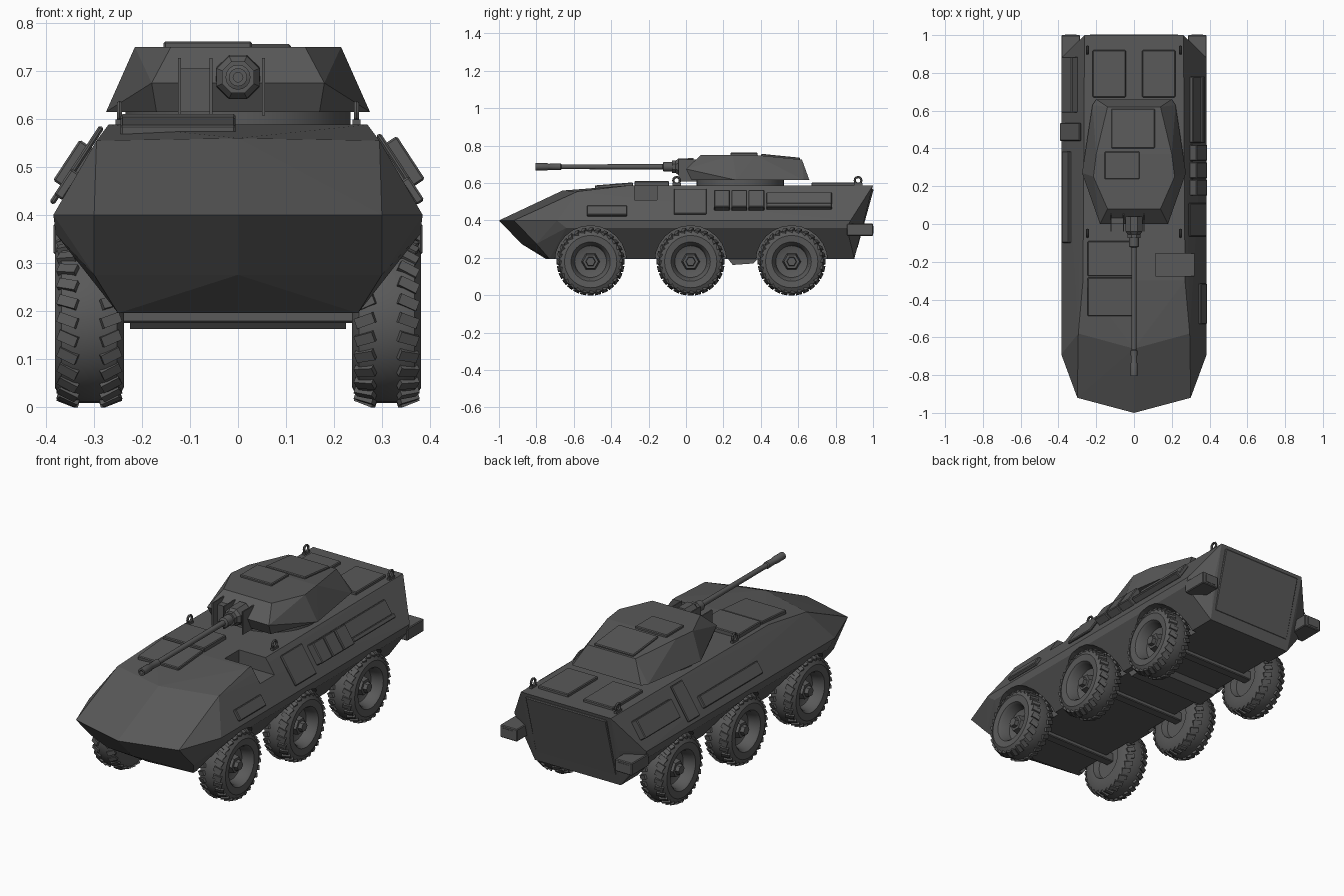
import bpy, bmesh, math
from mathutils import Matrix, Vector

cube = bpy.data.objects.get("Cube")
if cube:
    bpy.data.objects.remove(cube, do_unlink=True)

grey = bpy.data.materials.new("dark_grey_paint")
grey.use_nodes = True
COLOR = (0.1, 0.1, 0.1, 1)
grey.diffuse_color = COLOR
grey.node_tree.nodes["Principled BSDF"].inputs["Base Color"].default_value = COLOR


def finish(name, bm, matrix=Matrix(), smooth=False):
    bmesh.ops.recalc_face_normals(bm, faces=bm.faces)
    mesh = bpy.data.meshes.new(name)
    bm.to_mesh(mesh)
    bm.free()
    mesh.materials.append(grey)
    ob = bpy.data.objects.new(name, mesh)
    bpy.context.collection.objects.link(ob)
    ob.matrix_world = matrix
    if smooth:
        bpy.ops.object.select_all(action='DESELECT')
        ob.select_set(True)
        bpy.context.view_layer.objects.active = ob
        bpy.ops.object.shade_smooth_by_angle(angle=math.radians(35))
    return ob


def box(name, center, size, rot_x=0, rot_y=0, bevel=0.004):
    bm = bmesh.new()
    bmesh.ops.create_cube(bm, size=1)
    bmesh.ops.scale(bm, vec=size, verts=bm.verts)
    if bevel:
        bmesh.ops.bevel(bm, geom=bm.edges[:], offset=bevel, segments=1, affect='EDGES')
    turn = Matrix.Rotation(rot_y, 4, 'Y') @ Matrix.Rotation(rot_x, 4, 'X')
    return finish(name, bm, Matrix.Translation(center) @ turn)


def solid(name, half_points):
    """Convex armour shell from points on one side, mirrored across x."""
    bm = bmesh.new()
    for x, y, z in half_points:
        for s in ((1, -1) if x else (1,)):
            bm.verts.new((s * x, y, z))
    res = bmesh.ops.convex_hull(bm, input=bm.verts)
    loose = [v for v in bm.verts if not v.link_faces]
    bmesh.ops.delete(bm, geom=loose, context='VERTS')
    bmesh.ops.dissolve_limit(bm, angle_limit=0.01, verts=bm.verts, edges=bm.edges)
    return finish(name, bm)


def lathe(bm, profile, steps):
    """Spin (axial, radius) points around the x axis."""
    verts = [bm.verts.new((a, 0, r)) for a, r in profile]
    edges = [bm.edges.new(p) for p in zip(verts, verts[1:])]
    bmesh.ops.spin(bm, geom=verts + edges, cent=(0, 0, 0), axis=(1, 0, 0),
                   angle=math.tau, steps=steps, use_merge=True)
    bmesh.ops.remove_doubles(bm, verts=bm.verts, dist=0.0005)


# Hull shell
hull = solid("hull", [
    (0, -1, .4), (.3, -.92, .4), (.385, -.69, .4), (.385, .88, .4), (.27, .948, .4),
    (0, -.66, .56), (.295, -.58, .555), (.27, -.3, .588), (.262, 0, .588), (.262, 1, .588),
    (.38, -.64, .36), (.38, .86, .36),
    (0, -.88, .275), (.3, -.8, .275),
    (0, -.75, .195), (.25, -.73, .195), (.25, .9, .195)])

# Wheel wells and the driver recess, cut from the hull
WHEEL_Y = (-.51, .025, .565)
bm = bmesh.new()
for s in (1, -1):
    for y in WHEEL_Y:
        m = Matrix.Translation((s * .36, y, .18)) @ Matrix.Rotation(math.pi / 2, 4, 'Y')
        bmesh.ops.create_cone(bm, cap_ends=True, segments=24, radius1=.192,
                              radius2=.192, depth=.27, matrix=m)
m = Matrix.Translation((.26, -.215, .61)) @ Matrix.Diagonal((.29, .12, .2, 1))
bmesh.ops.create_cube(bm, size=1, matrix=m)
cutter = finish("hull_cutter", bm)
cutter.hide_render = True
cut = hull.modifiers.new("wells", 'BOOLEAN')
cut.operation = 'DIFFERENCE'
cut.solver = 'EXACT'
cut.object = cutter
bpy.context.view_layer.objects.active = hull
bpy.ops.object.modifier_apply(modifier="wells")
bpy.data.objects.remove(cutter, do_unlink=True)

solid("belly_keel", [(.225, .22, .2), (.225, .25, .162), (.225, .36, .17), (.225, .39, .2)])

# Wheels: tyre, rim and hub in one lathe, then tread lugs and nut
bm = bmesh.new()
lathe(bm, [(.03, 0), (.03, .085), (0, .095), (-.002, .14), (.012, .165), (.035, .172),
           (.105, .172), (.128, .165), (.142, .14), (.138, .105), (.125, .095),
           (.08, .085), (.07, .055), (.07, 0)], 32)
for i in range(28):
    turn = Matrix.Rotation(i * math.tau / 28, 4, 'X')
    for a, lean in ((.026, .35), (.114, -.35)):
        m = (turn @ Matrix.Translation((a, 0, .167)) @ Matrix.Rotation(lean, 4, 'Z')
             @ Matrix.Rotation(-lean, 4, 'Y') @ Matrix.Diagonal((.042, .022, .016, 1)))
        bmesh.ops.create_cube(bm, size=1, matrix=m)
for radius, top, depth in ((.052, .11, .05), (.03, .13, .04)):
    m = Matrix.Translation((top - depth / 2, 0, 0)) @ Matrix.Rotation(math.pi / 2, 4, 'Y')
    bmesh.ops.create_cone(bm, cap_ends=True, segments=6, radius1=radius,
                          radius2=radius * .8, depth=depth, matrix=m)
wheel = finish("wheel", bm, smooth=True)
for side, s in (("left", 1), ("right", -1)):
    for row, y in zip(("front", "middle", "rear"), WHEEL_Y):
        ob = bpy.data.objects.new(f"{row}_{side}_wheel", wheel.data)
        bpy.context.collection.objects.link(ob)
        ob.location = (s * .24, y, .18)
        ob.rotation_euler.z = 0 if s > 0 else math.pi
bpy.data.objects.remove(wheel, do_unlink=True)
for row, y in zip(("front", "middle", "rear"), WHEEL_Y):
    box(f"{row}_axle", (0, y, .2), (.56, .05, .05))

# Turret, its ring and roof hatches
bm = bmesh.new()
lathe(bm, [(0, 0), (0, .235), (.05, .235), (.05, 0)], 32)
finish("turret_ring", bm, Matrix.Translation((0, .29, .575))
       @ Matrix.Rotation(-math.pi / 2, 4, 'Y'), True)
solid("turret", [(.17, .03, .615), (.275, .27, .615), (.22, .63, .615), (.2, .66, .615),
                 (.18, 0, .675), (.14, .08, .75), (.215, .25, .75), (.2, .37, .75),
                 (.14, .62, .725)])
box("turret_hatch", (-.063, .31, .752), (.185, .145, .02))
box("turret_rear_panel", (-.005, .505, .738), (.23, .21, .016), rot_x=-.1)

# Gun, mantlet and its guard plates
aim = Matrix.Translation((0, .02, .687)) @ Matrix.Rotation(-math.pi / 2, 4, 'Z')
bm = bmesh.new()
lathe(bm, [(0, 0), (0, .026), (.14, .026), (.145, .014), (.685, .013), (.69, .018),
           (.755, .016), (.76, .019), (.825, .019), (.825, .01), (.78, .01), (.78, 0)], 16)
finish("gun_barrel", bm, aim, True)
bm = bmesh.new()
lathe(bm, [(-.02, 0), (-.02, .05), (.06, .048), (.075, .036), (.095, .036), (.095, 0)], 8)
finish("gun_mantlet", bm, aim @ Matrix.Rotation(math.pi / 8, 4, 'X'))
for i, x in enumerate((-.122, -.056, .053)):
    box(f"mantlet_guard_{i + 1}", (x, .01, .667), (.006, .1, .12), bevel=0)
box("sight_block", (-.089, .03, .66), (.06, .06, .09), bevel=0)

# Deck hatches
box("front_hatch", (-.125, -.385, .583), (.24, .205, .025), rot_x=.08)
box("driver_hatch", (-.125, -.183, .595), (.24, .185, .03))
for side, s in (("left", 1), ("right", -1)):
    box(f"rear_{side}_roof_hatch", (s * .131, .795, .592), (.175, .25, .022))
    for row, y in (("front", -.05), ("rear", .92)):
        bpy.ops.mesh.primitive_torus_add(
            major_segments=12, minor_segments=6, major_radius=.018, minor_radius=.006,
            location=(s * .247, y, .614), rotation=(0, math.pi / 2, 0))
        hook = bpy.context.object
        hook.name = f"{row}_{side}_lifting_eye"
        hook.data.materials.append(grey)
        box(f"{row}_{side}_eye_foot", (s * .247, y, .592), (.016, .045, .014), bevel=0)

# Parts lying on the sloping hull sides
SLOPE = math.atan(.123 / .188)


def side_box(name, s, y0, y1, z0, z1, thick, gap=0):
    z = (z0 + z1) / 2
    x = .385 - (z - .4) * math.tan(SLOPE)
    out = thick / 2 + gap
    center = (s * (x + out * math.cos(SLOPE)), (y0 + y1) / 2, z + out * math.sin(SLOPE))
    size = (thick, y1 - y0, (z1 - z0) / math.cos(SLOPE))
    box(name, center, size, rot_y=-s * SLOPE)


side_box("left_door", 1, -.065, .11, .425, .56, .012, .008)
side_box("left_front_step", 1, -.53, -.315, .42, .47, .02)
for i in range(3):
    side_box(f"left_stowage_box_{i + 1}", 1, .15 + i * .092, .235 + i * .092, .45, .54, .045)
side_box("left_rail", 1, .43, .78, .455, .54, .022)
side_box("left_rail_lip", 1, .43, .78, .455, .475, .035)
side_box("right_rail", -1, -.1, .385, .43, .485, .022)
side_box("right_door", -1, .44, .535, .415, .575, .012, .01)
side_box("right_stowage_box", -1, .59, .885, .45, .535, .04)

# Rear ramp and corner lights
ramp_tilt = -math.atan(.052 / .188)
box("rear_ramp", (0, .954, .41), (.47, .012, .33), rot_x=ramp_tilt)
for side, s in (("left", 1), ("right", -1)):
    solid_name = f"rear_{side}_light"
    box(solid_name + "_housing", (s * .335, .93, .35), (.1, .14, .065))
    box(solid_name, (s * .335, .998, .35), (.06, .008, .04), bevel=0)
